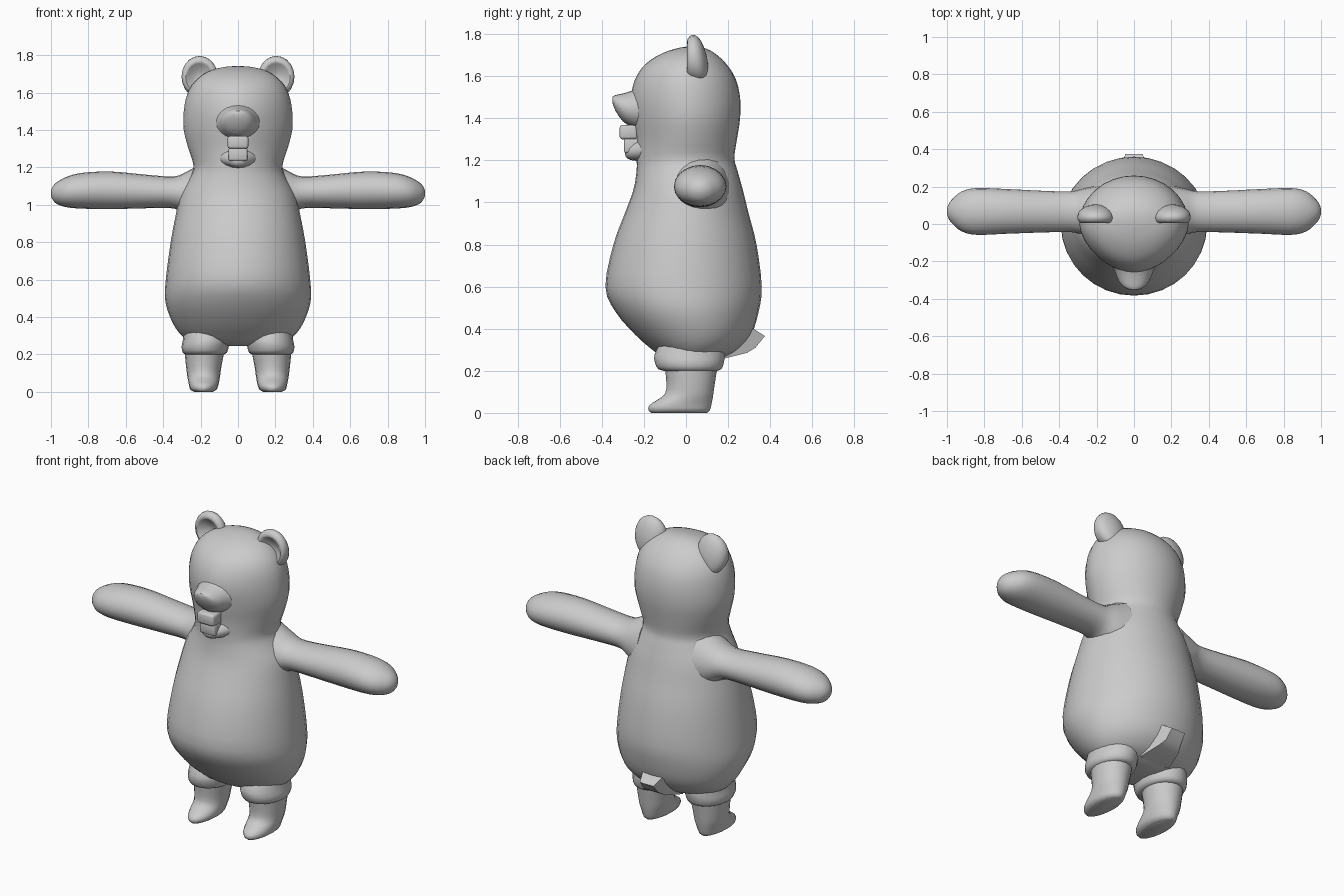
import bpy, bmesh, math

grey = bpy.data.materials.new("plain grey")
grey.diffuse_color = (0.6, 0.6, 0.6, 1)


def finish(name, bm, mirrored=False, angle=50):
    bmesh.ops.recalc_face_normals(bm, faces=bm.faces)
    mesh = bpy.data.meshes.new(name)
    bm.to_mesh(mesh)
    bm.free()
    mesh.materials.append(grey)
    mesh.shade_smooth()
    mesh.set_sharp_from_angle(angle=math.radians(angle))
    ob = bpy.data.objects.new(name, mesh)
    bpy.context.collection.objects.link(ob)
    if mirrored:
        ob.modifiers.new("mirror", 'MIRROR').use_mirror_merge = False
    return ob


def smooth_keys(keys, steps):
    """Catmull-Rom interpolation between the key sections."""
    out = []
    for i in range(len(keys) - 1):
        p = [keys[max(0, min(len(keys) - 1, i + k))] for k in (-1, 0, 1, 2)]
        for s in range(steps):
            t = s / steps
            out.append([b + 0.5 * t * (c - a + t * (2 * a - 5 * b + 4 * c - d
                        + t * (3 * (b - c) + d - a))) for a, b, c, d in zip(*p)])
    return out + [list(keys[-1])]


def loft(name, axis, keys, sides=28, steps=3, mirrored=False):
    """keys: position along axis, then low/high on the two other axes,
    then an optional roundness of the low (front) half."""
    keys = [k if len(k) == 6 else (*k, 2.0) for k in keys]
    bm = bmesh.new()
    rings = []
    for t, a0, a1, b0, b1, n in smooth_keys(keys, steps):
        ring = []
        for i in range(sides):
            ang = 2 * math.pi * i / sides
            c, s = math.cos(ang), math.sin(ang)
            e = 2 / n if s < 0 else 1
            a = (a0 + a1) / 2 + (a1 - a0) / 2 * math.copysign(abs(c) ** e, c)
            b = (b0 + b1) / 2 + (b1 - b0) / 2 * math.copysign(abs(s) ** e, s)
            co = {'x': (t, a, b), 'y': (a, t, b), 'z': (a, b, t)}[axis]
            ring.append(bm.verts.new(co))
        rings.append(ring)
    for r, q in zip(rings, rings[1:]):
        for i in range(sides):
            j = (i + 1) % sides
            bm.faces.new((r[i], r[j], q[j], q[i]))
    bm.faces.new(rings[0])
    bm.faces.new(rings[-1])
    return finish(name, bm, mirrored)


def block(name, x, y0, y1, z0, z1, bevel):
    bm = bmesh.new()
    bmesh.ops.create_cube(bm, size=1)
    for v in bm.verts:
        v.co = (v.co.x * 2 * x, (y0 + y1) / 2 + v.co.y * (y1 - y0),
                (z0 + z1) / 2 + v.co.z * (z1 - z0))
    bmesh.ops.bevel(bm, geom=bm.edges[:], offset=bevel, segments=2,
                    profile=0.5, affect='EDGES')
    return finish(name, bm)


# Torso and head as one upright shape: height, half width, front, back, front roundness
profile = [
    (0.245, 0.10, -0.04, 0.13, 2), (0.265, 0.24, -0.11, 0.19, 2),
    (0.30, 0.30, -0.16, 0.25, 2), (0.37, 0.35, -0.24, 0.31, 2),
    (0.48, 0.388, -0.335, 0.345, 2), (0.60, 0.386, -0.383, 0.36, 2),
    (0.80, 0.36, -0.345, 0.335, 2), (0.95, 0.332, -0.29, 0.297, 2),
    (1.06, 0.305, -0.25, 0.27, 2), (1.15, 0.255, -0.235, 0.245, 2),
    (1.21, 0.238, -0.235, 0.23, 1.9), (1.30, 0.265, -0.24, 0.242, 1.75),
    (1.40, 0.29, -0.255, 0.257, 1.7), (1.50, 0.29, -0.262, 0.257, 1.7),
    (1.59, 0.272, -0.24, 0.235, 1.75), (1.66, 0.232, -0.19, 0.19, 1.85),
    (1.71, 0.165, -0.11, 0.135, 2), (1.735, 0.085, -0.03, 0.085, 2),
    (1.742, 0.015, 0.02, 0.045, 2)]
loft("body_and_head", 'z', [(z, -w, w, f, b, n) for z, w, f, b, n in profile], 32)

# Outstretched arms, flared into the shoulders
loft("arms", 'x', [
    (0.18, -0.09, 0.21, 0.86, 1.23), (0.27, -0.06, 0.19, 0.935, 1.18),
    (0.34, -0.043, 0.175, 0.98, 1.152), (0.48, -0.045, 0.177, 0.982, 1.16),
    (0.68, -0.052, 0.187, 0.977, 1.178), (0.84, -0.058, 0.192, 0.98, 1.17),
    (0.92, -0.04, 0.175, 0.988, 1.148), (0.97, 0.0, 0.135, 1.005, 1.12),
    (0.992, 0.03, 0.105, 1.03, 1.095), (1.0, 0.055, 0.08, 1.05, 1.075)],
    20, 3, True)

# Legs with the toes pushed forward
loft("legs", 'z', [
    (0.0, 0.135, 0.235, -0.165, 0.10), (0.012, 0.115, 0.255, -0.178, 0.113),
    (0.035, 0.105, 0.262, -0.175, 0.12), (0.06, 0.10, 0.267, -0.14, 0.125),
    (0.09, 0.095, 0.272, -0.10, 0.13), (0.14, 0.088, 0.278, -0.093, 0.137),
    (0.21, 0.075, 0.285, -0.10, 0.148), (0.30, 0.07, 0.29, -0.11, 0.16)],
    20, 2, True)

# Rolled cuffs at the tops of the legs
loft("leg_cuffs", 'z', [
    (0.198, 0.085, 0.275, -0.095, 0.14), (0.208, 0.06, 0.294, -0.132, 0.168),
    (0.24, 0.05, 0.302, -0.148, 0.18), (0.275, 0.045, 0.295, -0.15, 0.185),
    (0.32, 0.05, 0.29, -0.13, 0.18)], 20, 2, True)

# Cupped ears: from the back, round the rim, into the hollow
loft("ears", 'y', [
    (0.104, 0.19, 0.215, 1.62, 1.66), (0.095, 0.15, 0.255, 1.58, 1.71),
    (0.07, 0.12, 0.292, 1.57, 1.77), (0.04, 0.108, 0.302, 1.575, 1.796),
    (0.015, 0.112, 0.297, 1.585, 1.787), (0.005, 0.13, 0.28, 1.60, 1.765),
    (0.02, 0.15, 0.262, 1.62, 1.745), (0.042, 0.19, 0.225, 1.66, 1.70)],
    20, 2, True)

# Pointed snout
loft("snout", 'y', [
    (-0.14, -0.17, 0.17, 1.31, 1.58), (-0.21, -0.125, 0.125, 1.34, 1.55),
    (-0.26, -0.10, 0.10, 1.36, 1.53), (-0.30, -0.085, 0.085, 1.385, 1.518),
    (-0.335, -0.058, 0.058, 1.435, 1.51), (-0.35, -0.025, 0.025, 1.475, 1.502)],
    20, 2)

# Lower jaw
loft("chin", 'y', [
    (-0.10, -0.16, 0.16, 1.19, 1.35), (-0.20, -0.105, 0.105, 1.195, 1.31),
    (-0.255, -0.065, 0.065, 1.20, 1.285), (-0.28, -0.042, 0.042, 1.21, 1.27),
    (-0.29, -0.015, 0.015, 1.228, 1.255)], 16, 2)

# Front teeth
block("upper_teeth", 0.055, -0.315, -0.23, 1.30, 1.368, 0.012)
block("lower_teeth", 0.05, -0.295, -0.22, 1.235, 1.308, 0.01)

# Short wedge tail with a flat tip
bm = bmesh.new()
outline = [(0.17, 0.255), (0.29, 0.285), (0.33, 0.31), (0.375, 0.365), (0.32, 0.40), (0.25, 0.42)]
widths = [0.10, 0.07, 0.05, 0.045, 0.065, 0.10]
left, right = [[bm.verts.new((s * w, y, z)) for (y, z), w in zip(outline, widths)]
               for s in (-1, 1)]
bm.faces.new(left)
bm.faces.new(right)
for i in range(len(outline)):
    j = (i + 1) % len(outline)
    bm.faces.new((left[i], left[j], right[j], right[i]))
finish("tail", bm, angle=30)
